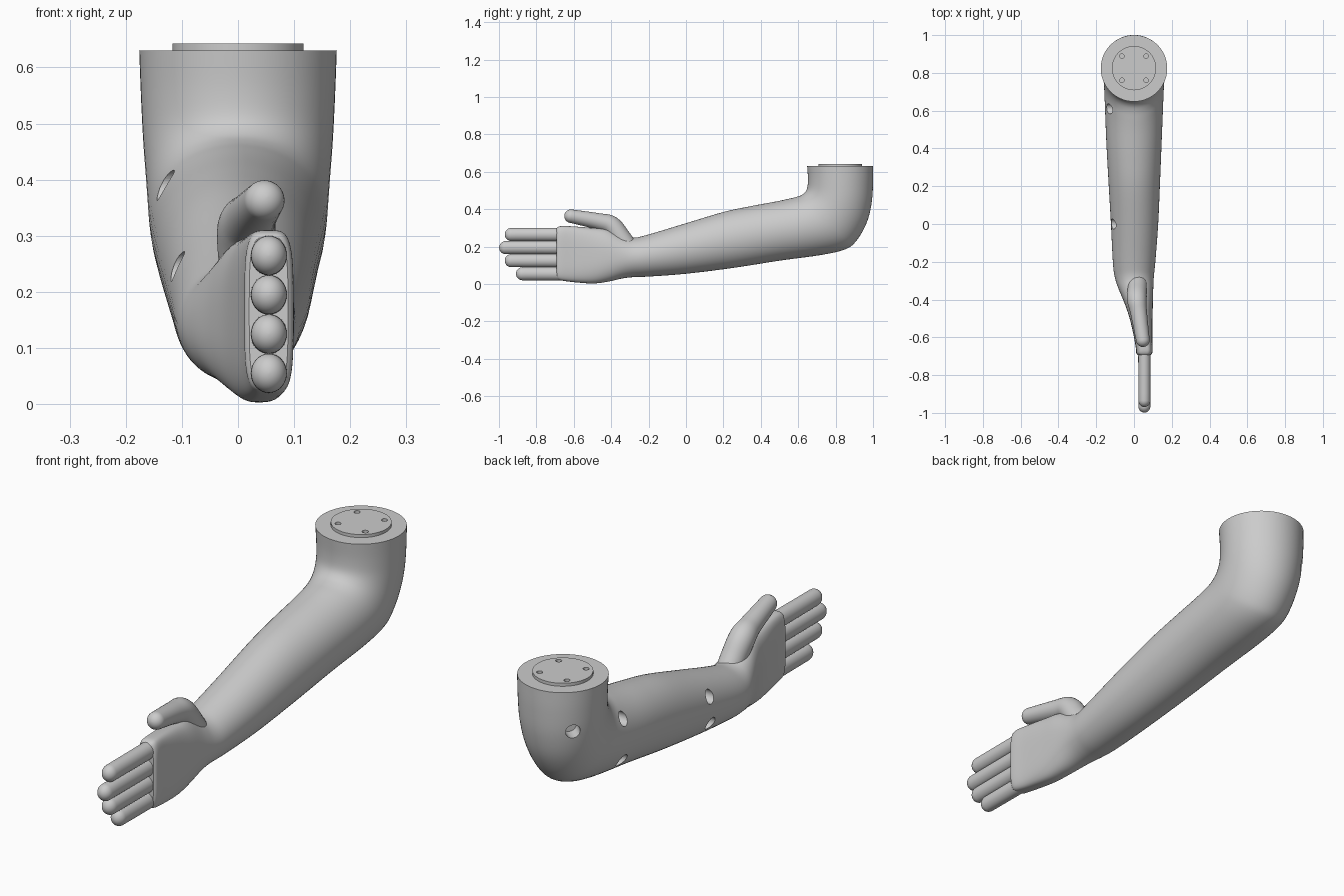
import bpy, bmesh, math
from mathutils import Vector

if "Cube" in bpy.data.objects:
    bpy.data.objects.remove(bpy.data.objects["Cube"])

SEG = 64


def finish(name, bm, angle=40):
    bmesh.ops.recalc_face_normals(bm, faces=bm.faces)
    me = bpy.data.meshes.new(name)
    bm.to_mesh(me)
    bm.free()
    ob = bpy.data.objects.new(name, me)
    bpy.context.collection.objects.link(ob)
    smooth(ob, angle)
    return ob


def smooth(ob, angle=40):
    bpy.ops.object.select_all(action='DESELECT')
    ob.select_set(True)
    bpy.context.view_layer.objects.active = ob
    bpy.ops.object.shade_smooth_by_angle(angle=math.radians(angle))


def skin(bm, rings):
    """Bridge rings of points and cap both ends."""
    vs = [[bm.verts.new(p) for p in r] for r in rings]
    for a, b in zip(vs, vs[1:]):
        for i in range(len(a)):
            j = (i + 1) % len(a)
            bm.faces.new((a[i], a[j], b[j], b[i]))
    bm.faces.new(vs[0])
    bm.faces.new(vs[-1])


def spline(rows, steps):
    """Catmull-Rom through rows of numbers."""
    out = []
    for k in range(len(rows) - 1):
        p0, p1 = rows[max(k - 1, 0)], rows[k]
        p2, p3 = rows[k + 1], rows[min(k + 2, len(rows) - 1)]
        for s in range(steps):
            t = s / steps
            out.append([0.5 * (2 * b + (c - a) * t + (2 * a - 5 * b + 4 * c - d) * t * t
                               + (3 * b - a - 3 * c + d) * t ** 3)
                        for a, b, c, d in zip(p0, p1, p2, p3)])
    return out + [list(rows[-1])]


def power(v, n):
    return math.copysign(abs(v) ** (2 / n), v)


# Arm sections: inner (y, z), outer (y, z), left x, right x, squareness
sections = [
    (.648, .63, 1.0, .63, -.176, .176, 2),
    (.652, .56, 1.0, .54, -.173, .173, 2),
    (.647, .51, .992, .43, -.169, .169, 2),
    (.627, .482, .965, .325, -.164, .164, 2),
    (.595, .467, .91, .23, -.160, .160, 2),
    (.55, .456, .85, .185, -.157, .157, 2),
    (.48, .441, .72, .155, -.153, .153, 2),
    (.35, .417, .50, .125, -.146, .146, 2),
    (.20, .385, .25, .086, -.135, .138, 2),
    (0, .325, 0, .055, -.122, .128, 2),
    (-.20, .265, -.20, .040, -.112, .113, 2),
    (-.28, .248, -.28, .037, -.102, .105, 2),
    (-.34, .262, -.34, .030, -.083, .102, 2.1),
    (-.42, .293, -.42, .012, -.050, .100, 2.4),
    (-.50, .300, -.50, .003, -.023, .098, 2.8),
    (-.60, .308, -.60, .010, .000, .097, 3.5),
    (-.66, .310, -.66, .018, .010, .099, 4),
    (-.683, .306, -.683, .024, .012, .097, 4),
    (-.693, .298, -.693, .032, .020, .089, 4),
]
rings = []
for yi, zi, yo, zo, xl, xr, n in spline(sections, 5):
    ring = []
    for i in range(SEG):
        a = 2 * math.pi * i / SEG
        u, v = power(math.cos(a), n), power(math.sin(a), n)
        ring.append(((xl + xr) / 2 + u * (xr - xl) / 2,
                     (yi + yo) / 2 + v * (yi - yo) / 2,
                     (zi + zo) / 2 + v * (zi - zo) / 2))
    rings.append(ring)
bm = bmesh.new()
skin(bm, rings)
arm = finish("arm_and_palm", bm)


def cylinder(bm, center, axis, r, depth, seg=32):
    rot = Vector((0, 0, 1)).rotation_difference(Vector(axis)).to_matrix().to_4x4()
    rot.translation = Vector(center)
    bmesh.ops.create_cone(bm, cap_ends=True, segments=seg, radius1=r, radius2=r,
                          depth=depth, matrix=rot)


# Raised mounting disc on the upper end
bm = bmesh.new()
cylinder(bm, (0, .825, .634), (0, 0, 1), .117, .018, 64)
disc = finish("mounting_disc", bm)

# Hole cutters: four bolt holes on top, five screw holes in the inner side
bm = bmesh.new()
for sx in (-1, 1):
    for sy in (-1, 1):
        cylinder(bm, (sx * .064, .825 + sy * .064, .63), (0, 0, 1), .012, .1, 20)
for c in [(-.15, .61, .39), (-.15, .61, .213), (-.125, 0, .245), (-.125, -.01, .128)]:
    cylinder(bm, c, (1, 0, 0), .027, .14)
cylinder(bm, (-.13, .94, .46), (-.75, .66, 0), .029, .14)
cutter = finish("hole_cutter", bm)
cutter.hide_render = True
for ob in (arm, disc):
    m = ob.modifiers.new("holes", 'BOOLEAN')
    m.operation, m.solver, m.object = 'DIFFERENCE', 'EXACT', cutter
    bpy.context.view_layer.objects.active = ob
    bpy.ops.object.modifier_apply(modifier="holes")
    smooth(ob)
bpy.data.objects.remove(cutter)


def digit(name, path, flat=1.0):
    """Round tube through (x, y, z, r) points, running to -y with a domed tip."""
    pts = spline(path, 6)
    d = (Vector(path[-1][:3]) - Vector(path[-2][:3])).normalized()
    tip, r = Vector(path[-1][:3]), path[-1][3]
    for k in range(1, 9):
        a = math.radians(88) * k / 8
        pts.append([*(tip + d * r * math.sin(a)), r * math.cos(a)])
    rings = []
    for k, (x, y, z, r) in enumerate(pts):
        q = Vector(pts[min(k + 1, len(pts) - 1)][:3]) - Vector(pts[max(k - 1, 0)][:3])
        side = q.cross(Vector((0, 0, 1))).normalized()
        up = side.cross(q).normalized()
        rings.append([Vector((x, y, z)) + side * r * flat * math.cos(t) + up * r * math.sin(t)
                      for t in [2 * math.pi * i / 32 for i in range(32)]])
    bm = bmesh.new()
    skin(bm, rings)
    return finish(name, bm, 50)


# Fingers
for name, z, tip in [("index_finger", .265, -.97), ("middle_finger", .195, -1.0),
                     ("ring_finger", .125, -.97), ("little_finger", .055, -.91)]:
    digit(name, [(.055, -.64, z, .036), (.055, tip + .036, z, .035)], .91)

# Thumb, rising out of the wrist and bending forward
digit("thumb", [(.02, -.29, .17, .050), (.018, -.345, .245, .052), (.015, -.40, .312, .052),
                (.025, -.47, .335, .044), (.047, -.615, .363, .036)])
